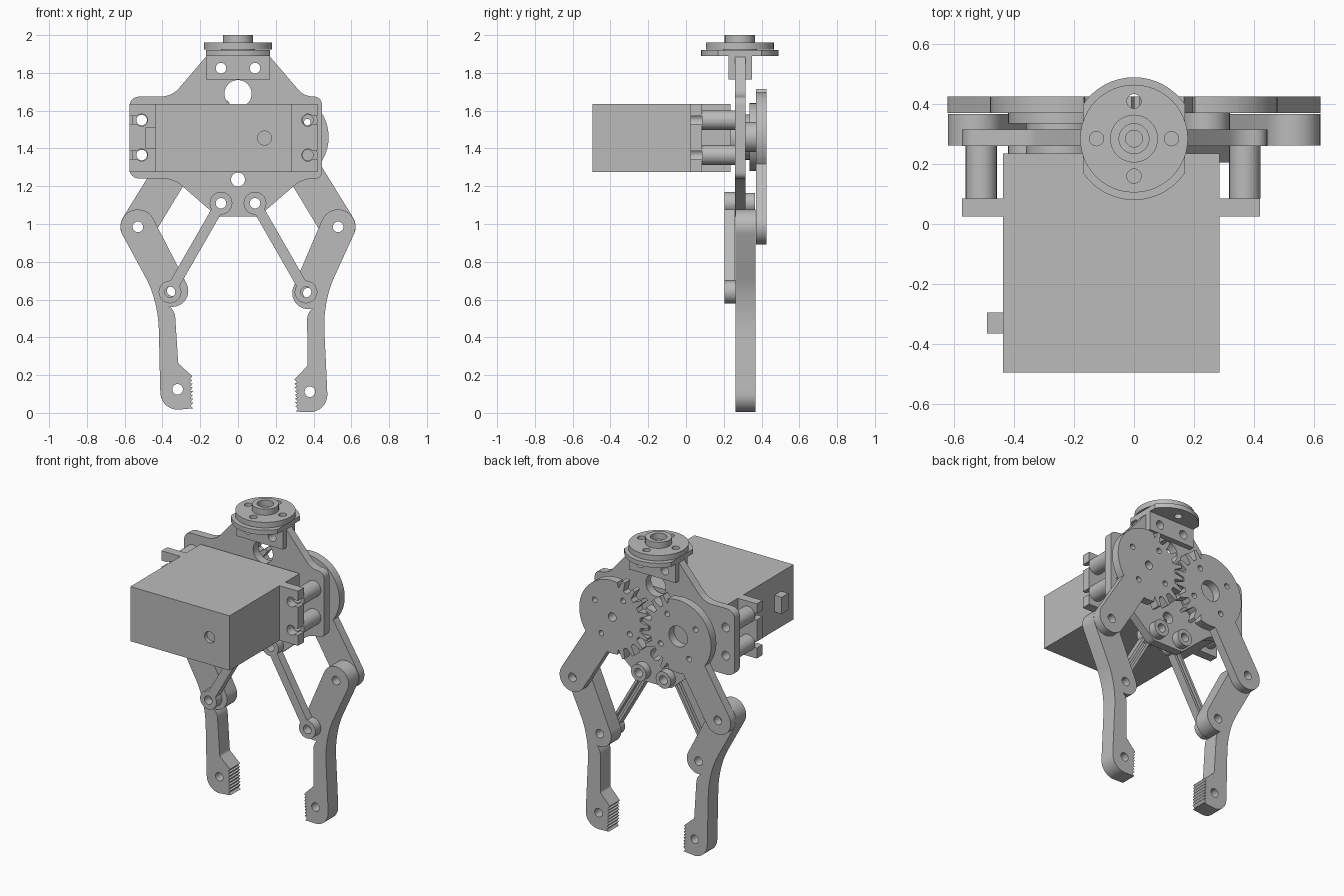
import bpy, bmesh
from math import sin, cos, radians, degrees, atan2
from mathutils import Vector

cube = bpy.data.objects.get("Cube")
if cube:
    bpy.data.objects.remove(cube, do_unlink=True)

grey = bpy.data.materials.new("plain grey")
grey.use_nodes = True
grey.diffuse_color = (0.5, 0.5, 0.5, 1)
grey.node_tree.nodes["Principled BSDF"].inputs["Base Color"].default_value = (0.5, 0.5, 0.5, 1)


def prism(name, loops, start, end, axis="Y"):
    """Extrude an outline (first loop) with holes (other loops) along an axis."""
    bm = bmesh.new()

    def place(p):
        return (p[0], start, p[1]) if axis == "Y" else (p[0], p[1], start)

    for loop in loops:
        verts = [bm.verts.new(place(p)) for p in loop]
        for i, v in enumerate(verts):
            bm.edges.new((verts[i - 1], v))
    normal = (0, -1, 0) if axis == "Y" else (0, 0, 1)
    bmesh.ops.triangle_fill(bm, edges=bm.edges[:], normal=normal, use_beauty=True)
    ext = bmesh.ops.extrude_face_region(bm, geom=bm.faces[:], use_keep_orig=True)
    depth = Vector((0, end - start, 0) if axis == "Y" else (0, 0, end - start))
    bmesh.ops.translate(bm, vec=depth, verts=[g for g in ext["geom"] if isinstance(g, bmesh.types.BMVert)])
    bmesh.ops.recalc_face_normals(bm, faces=bm.faces[:])
    mesh = bpy.data.meshes.new(name)
    bm.to_mesh(mesh)
    bm.free()
    mesh.materials.append(grey)
    mesh.shade_smooth()
    mesh.set_sharp_from_angle(angle=radians(30))
    ob = bpy.data.objects.new(name, mesh)
    bpy.context.collection.objects.link(ob)
    return ob


def arc(x, z, r, a0, a1, n=16):
    steps = [radians(a0 + (a1 - a0) * i / n) for i in range(n + 1)]
    return [(x + r * cos(a), z + r * sin(a)) for a in steps]


def circle(x, z, r, n=32):
    return arc(x, z, r, 0, 360, n)[:-1]


def rect(x0, x1, z0, z1):
    return [(x0, z0), (x1, z0), (x1, z1), (x0, z1)]


def rounded(points):
    """Round each corner given as (x, z, cut length)."""
    out = []
    for i, (x, z, r) in enumerate(points):
        p = Vector((x, z))
        if not r:
            out.append((x, z))
            continue
        a = p + (Vector(points[i - 1][:2]) - p).normalized() * r
        b = p + (Vector(points[(i + 1) % len(points)][:2]) - p).normalized() * r
        for k in range(7):
            t = k / 6
            out.append(tuple(a * (1 - t) ** 2 + p * 2 * t * (1 - t) + b * t * t))
    return out


def mirror(loop, s):
    return [(s * x, z) for x, z in loop]


POST_Z = (1.365, 1.55)
AXIS_X, AXIS_Z = 0.24, 1.46
ELBOW = (0.53, 0.985)
KNEE = (0.36, 0.64)
PIN = (0.09, 1.11)

# servo
prism("servo_body", [rect(-0.437, 0.285, 1.275, 1.635)], -0.47, 0.235)
prism("servo_cap", [rect(-0.437, 0.285, 1.275, 1.635), circle(0.14, 1.455, 0.037)], -0.495, -0.47)
prism("servo_cable_port", [rect(-0.49, -0.437, 1.4, 1.51)], -0.365, -0.295)
prism("servo_shaft", [circle(-AXIS_X, AXIS_Z, 0.12)], 0.235, 0.34)
prism("servo_horn", [circle(-AXIS_X, AXIS_Z, 0.18, 48)], 0.335, 0.37)

# servo ears with open screw slots, and standoffs behind them
for side, s, inner, outer, hole in (("right", -1, 0.437, 0.575, 0.51), ("left", 1, 0.285, 0.42, 0.37)):
    ear = [(inner, 1.275), (outer, 1.275)]
    for z in POST_Z:
        ear += [(outer, z - 0.021)] + arc(hole, z, 0.032, -40, -320) + [(outer, z + 0.021)]
    ear += [(outer, 1.635), (inner, 1.635)]
    prism(side + "_servo_ear", [mirror(ear, s)], 0.025, 0.085)
    for z in POST_Z:
        prism(side + "_standoff", [circle(s * hole, z, 0.052), circle(s * hole, z, 0.028)], 0.085, 0.262)

# main back plate
plate = rounded([
    (-0.17, 1.9, 0), (-0.17, 1.885, 0), (-0.35, 1.675, 0.06), (-0.575, 1.675, 0.06),
    (-0.575, 1.24, 0.06), (-0.34, 1.24, 0.06), (-0.11, 1.04, 0.02), (0.11, 1.04, 0.02),
    (0.34, 1.24, 0.06), (0.445, 1.24, 0.04), (0.445, 1.675, 0.05), (0.35, 1.675, 0.05),
    (0.17, 1.885, 0), (0.17, 1.9, 0)])
holes = [circle(0, 1.69, 0.072), circle(0, 1.235, 0.037)]
holes += [circle(s * 0.09, z, 0.028) for s in (-1, 1) for z in (PIN[1], 1.825)]
holes += [circle(x, z, 0.028) for x in (-0.51, 0.37) for z in POST_Z]
prism("main_plate", [plate] + holes, 0.26, 0.315)

# wrist mount
for name, y0, y1 in (("front_mount_flange", 0.225, 0.26), ("back_mount_flange", 0.315, 0.35)):
    prism(name, [rect(-0.17, 0.17, 1.765, 1.892)] + [circle(s * 0.09, 1.825, 0.028) for s in (-1, 1)], y0, y1)
CY = 0.285
screws = [circle(dx * 0.125, CY + dy * 0.125, 0.024, 20) for dx, dy in ((1, 0), (-1, 0), (0, 1), (0, -1))]
saddle = arc(0, CY, 0.205, 34, 146) + arc(0, CY, 0.205, 214, 326)
prism("mount_saddle", [saddle] + screws, 1.89, 1.92, "Z")
prism("wrist_disc", [circle(0, CY, 0.18, 48), circle(0, CY, 0.028)] + screws, 1.924, 1.96, "Z")
prism("wrist_disc_neck", [circle(0, CY, 0.09)], 1.915, 1.926, "Z")
prism("wrist_boss", [circle(0, CY, 0.08), circle(0, CY, 0.05)], 1.955, 2.0, "Z")

# right-hand idler spacer
prism("idler_spacer", [circle(AXIS_X, AXIS_Z, 0.08), circle(AXIS_X, AXIS_Z, 0.03)], 0.315, 0.37)


def gear_outline(phase):
    """Disc toothed on its inner side with an arm reaching to the elbow."""
    arm = degrees(atan2(ELBOW[1] - AXIS_Z, ELBOW[0] - AXIS_X))
    polar = []
    for k in range(20):
        mid = 18 * (k + phase)
        toothed = abs(mid - 180) < 75
        shape = ((-0.3, 0.206), (-0.12, 0.266), (0.12, 0.266), (0.3, 0.206)) if toothed else \
            ((-0.5, 0.24), (-0.17, 0.24), (0.17, 0.24), (0.49, 0.24))
        polar += [((mid + 18 * f - arm) % 360, r) for f, r in shape]
    polar = sorted(p for p in polar if 24 < p[0] < 336)
    polar = [(22.5, 0.24)] + polar + [(337.5, 0.24)]
    pts = [(AXIS_X + r * cos(radians(a + arm)), AXIS_Z + r * sin(radians(a + arm))) for a, r in polar]
    return pts + arc(*ELBOW, 0.093, arm - 90, arm + 90)


def finger_loops(tilt):
    """Finger outline and holes, swung a little about the elbow."""
    teeth = []
    for i in range(8):
        z = 0.185 - i * 0.02
        teeth += [(0.27, z), (0.284, z - 0.017)]
    inner = rounded([(0.385, 0.565, 0), (0.35, 0.53, 0.03), (0.342, 0.255, 0.01), (0.275, 0.19, 0)])
    outer = rounded([(0.442, 0.14, 0), (0.437, 0.52, 0.09), (0.475, 0.67, 0.06), (0.61, 0.935, 0)])
    outline = arc(*ELBOW, 0.092, -25, 154) + arc(*KNEE, 0.085, 154, 285, 12) + inner[1:]
    outline += teeth + [(0.272, 0.015)] + arc(0.35, 0.102, 0.092, -90, 0, 10) + outer[:-1]
    loops = [outline] + [circle(x, z, 0.028) for x, z in (ELBOW, KNEE, (0.35, 0.118))]
    ex, ez = ELBOW
    c, n = cos(tilt), sin(tilt)
    return [[(ex + (x - ex) * c - (z - ez) * n, ez + (x - ex) * n + (z - ez) * c) for x, z in lp] for lp in loops]


# gear arms, fingers and links on both sides
for side, s, phase, tilt, bore in (("right", -1, 0.5, -0.035, 0.068), ("left", 1, 0, 0.035, 0.028)):
    gear = [gear_outline(phase), circle(AXIS_X, AXIS_Z, bore), circle(*ELBOW, 0.028)]
    gear += [circle(AXIS_X + 0.15 * cos(a), AXIS_Z + 0.15 * sin(a), 0.018, 16)
             for a in (radians(d) for d in (32, 122, 212, 302))]
    prism(side + "_gear_arm", [mirror(lp, s) for lp in gear], 0.37, 0.425)
    prism(side + "_finger", [mirror(lp, s) for lp in finger_loops(tilt)], 0.262, 0.367)

    # link: thin web with two rails and a bored boss at each end
    a, b = Vector(PIN), Vector(KNEE)
    d = (b - a).normalized()
    n = Vector((-d.y, d.x))
    a, b = a + d * 0.045, b - d * 0.045

    def strip(lo, hi):
        return [mirror([tuple(p) for p in (a + n * lo, b + n * lo, b + n * hi, a + n * hi)], s)]

    prism(side + "_link_web", strip(-0.028, 0.028), 0.205, 0.23)
    prism(side + "_link_rail", strip(-0.028, -0.011), 0.228, 0.26)
    prism(side + "_link_rail", strip(0.011, 0.028), 0.228, 0.26)
    for name, at, y1 in (("_link_top_boss", PIN, 0.26), ("_link_bottom_boss", KNEE, 0.262)):
        prism(side + name, [mirror(circle(*at, r), s) for r in (0.06, 0.028)], 0.205, y1)
    prism(side + "_link_spacer", [mirror(circle(*PIN, r), s) for r in (0.055, 0.028)], 0.315, 0.365)
